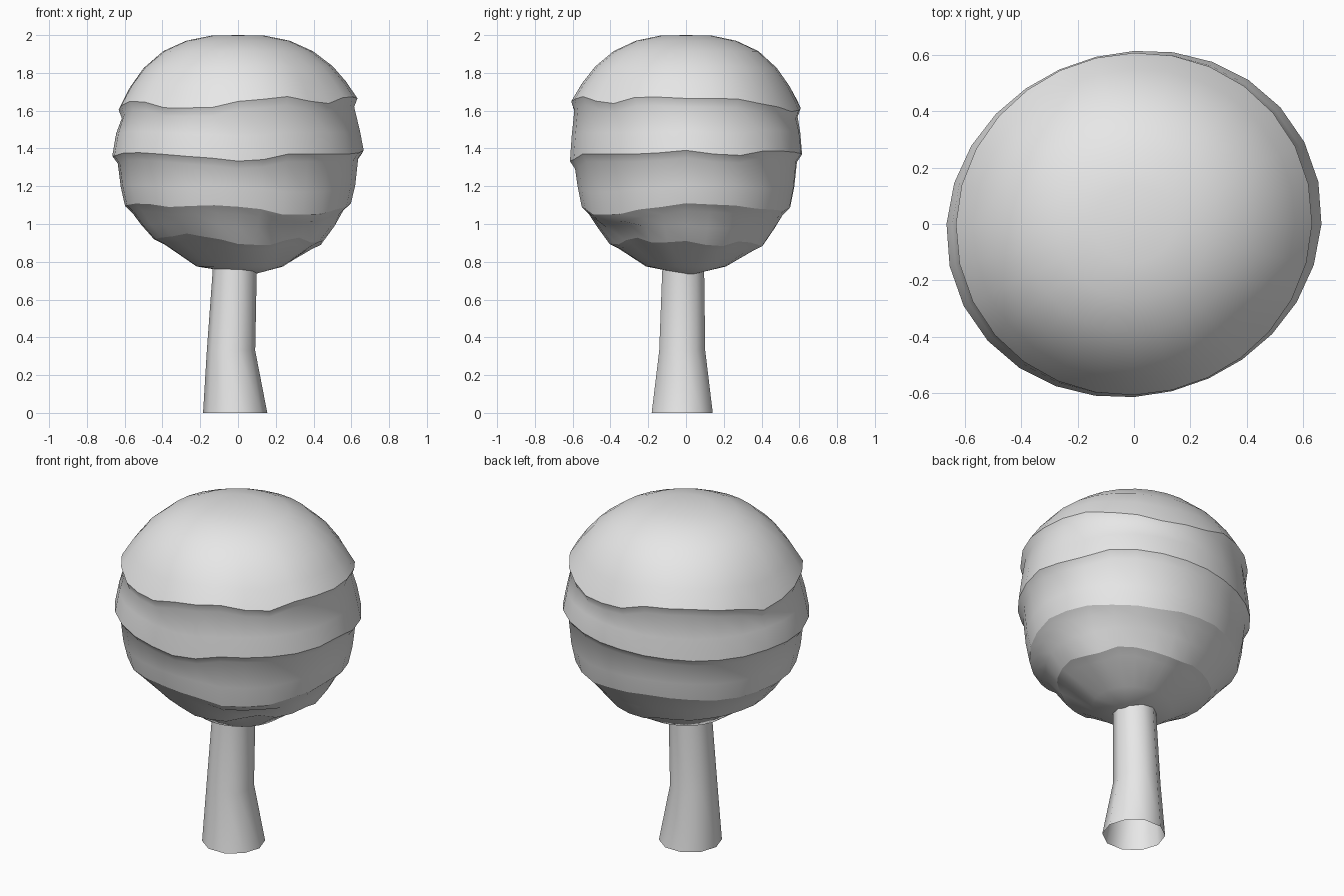
import bpy, bmesh
from math import sin, cos, pi, tau

cube = bpy.data.objects.get("Cube")
if cube:
    bpy.data.objects.remove(cube, do_unlink=True)

grey = bpy.data.materials.new("plain grey")
grey.use_nodes = True
colour = (0.8, 0.8, 0.8, 1)
grey.diffuse_color = colour
grey.node_tree.nodes["Principled BSDF"].inputs["Base Color"].default_value = colour


def make_object(name, bm):
    mesh = bpy.data.meshes.new(name)
    for face in bm.faces:
        face.smooth = True
    bm.to_mesh(mesh)
    bm.free()
    mesh.materials.append(grey)
    obj = bpy.data.objects.new(name, mesh)
    bpy.context.collection.objects.link(obj)
    return obj


def bridge(bm, upper, lower):
    n = len(upper)
    for i in range(n):
        j = (i + 1) % n
        bm.faces.new((upper[i], lower[i], lower[j], upper[j]))


def wave(heights, angle):
    """Smooth periodic interpolation of evenly spaced height offsets."""
    t = (angle / tau % 1) * len(heights)
    i = int(t)
    f = (1 - cos(pi * (t - i))) / 2
    a, b = heights[i % len(heights)], heights[(i + 1) % len(heights)]
    return (a + (b - a) * f) / 100


# Wavy lower edge of each foliage layer, in hundredths, anticlockwise from +x
LIP_A = [1, 1, -2, -6, -5, 0, 0, -2, -7, -3, 0, -4, -4, 0, 2, -2, 2]
LIP_B = [3, 0, 3, 2, 1, 0, -1, -1, 0, 0, 2, 1, -1, -3, 1, 1, 1]
LIP_C = [1, 0, -2, -3, -1, 0, -1, -2, -1, 0, 1, -1, 0, -1, -5, -5, -2]
LIP_D = [1, -2, 1, -1, -2, 0, 0, 1, 2, 2, 3, 5, 2, -1, -1, 3, 0]
FLAT = [0]

# Radius, height, wave, wave strength, plan roundness, is a lip
RINGS = [
    (0.14, 1.997, FLAT, 0, 0.4, False),
    (0.27, 1.97, FLAT, 0, 0.4, False),
    (0.39, 1.915, FLAT, 0, 0.4, False),
    (0.49, 1.835, LIP_A, 0.2, 0.5, False),
    (0.56, 1.75, LIP_A, 0.5, 0.5, False),
    (0.62, 1.655, LIP_A, 1, 0.5, True),
    (0.603, 1.61, LIP_A, 1, 0.5, False),
    (0.625, 1.48, LIP_B, 0.5, 0.8, False),
    (0.64, 1.36, LIP_B, 1, 1, True),
    (0.612, 1.32, LIP_B, 1, 1, False),
    (0.597, 1.2, LIP_C, 0.6, 1, False),
    (0.575, 1.1, LIP_C, 1, 1, True),
    (0.535, 1.06, LIP_C, 1, 1, False),
    (0.49, 0.985, LIP_D, 0.5, 1.1, False),
    (0.425, 0.9, LIP_D, 1, 1.2, True),
    (0.375, 0.875, LIP_D, 0.9, 1.2, False),
    (0.22, 0.775, FLAT, 0, 1, False),
]
SIDES = 28

# Layered foliage
bm = bmesh.new()
rings = []
for radius, height, lip, strength, plan, is_lip in RINGS:
    drift = 0.08 * max(0, 0.9 - height)
    ring = []
    for i in range(SIDES):
        a = tau * i / SIDES
        r = radius * (1 + plan * (0.04 * cos(2 * a) + 0.03 * sin(2 * a)))
        ring.append(bm.verts.new((r * cos(a) + drift, r * sin(a),
                                  height + strength * wave(lip, a))))
    if rings:
        bridge(bm, rings[-1], ring)
    rings.append(ring)
top = bm.verts.new((0, 0, 2))
base = bm.verts.new((0.07, 0.02, 0.73))
for i in range(SIDES):
    j = (i + 1) % SIDES
    bm.faces.new((top, rings[0][i], rings[0][j]))
    bm.faces.new((base, rings[-1][j], rings[-1][i]))
for ring, spec in zip(rings, RINGS):
    if spec[-1]:
        for i in range(SIDES):
            bm.edges.get((ring[i], ring[(i + 1) % SIDES])).smooth = False
make_object("foliage", bm)

# Open, slightly bent trunk: centre x, centre y, height, radius
bm = bmesh.new()
previous = None
for cx, cy, z, r in [(-0.01, -0.01, 0.9, 0.115), (-0.018, -0.015, 0.74, 0.117),
                     (-0.037, -0.02, 0.33, 0.128), (-0.015, -0.02, 0, 0.17)]:
    ring = [bm.verts.new((cx + r * cos(tau * i / 10), cy + r * sin(tau * i / 10), z))
            for i in range(10)]
    if previous:
        bridge(bm, previous, ring)
    previous = ring
make_object("trunk", bm)
